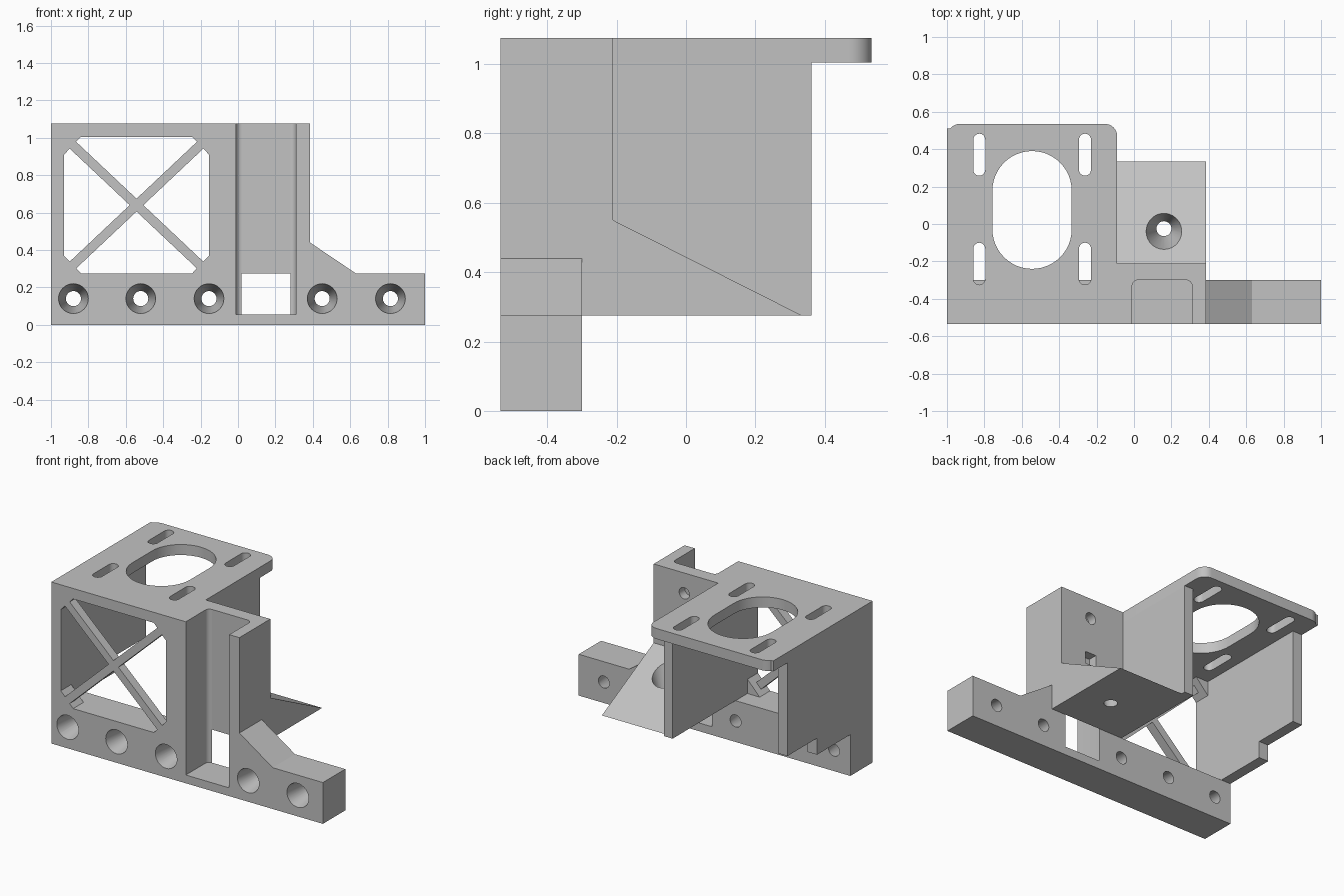
import bpy, bmesh, math
from mathutils import Matrix, Vector

if "Cube" in bpy.data.objects:
    bpy.data.objects.remove(bpy.data.objects["Cube"])

grey = bpy.data.materials.new("plain grey")
grey.use_nodes = True
COLOUR = (0.54, 0.54, 0.54, 1)
grey.diffuse_color = COLOUR
grey.node_tree.nodes["Principled BSDF"].inputs["Base Color"].default_value = COLOUR

FRONT, BAR_BACK, WALL_BACK = -0.535, -0.30, 0.362
BAR_TOP, PLATE_LOW, TOP = 0.275, 1.005, 1.075
PLACE = {"x": lambda a, b, h: (h, a, b),
         "y": lambda a, b, h: (a, h, b),
         "z": lambda a, b, h: (a, b, h)}


def finish(name, bm):
    bmesh.ops.recalc_face_normals(bm, faces=bm.faces[:])
    mesh = bpy.data.meshes.new(name)
    bm.to_mesh(mesh)
    bm.free()
    mesh.materials.append(grey)
    obj = bpy.data.objects.new(name, mesh)
    bpy.context.collection.objects.link(obj)
    return obj


def prism(name, points, axis, low, high):
    """Extrude a 2D outline along an axis."""
    bm = bmesh.new()
    ends = [[bm.verts.new(PLACE[axis](a, b, h)) for a, b in points] for h in (low, high)]
    bm.faces.new(ends[0])
    bm.faces.new(ends[1])
    n = len(points)
    for i in range(n):
        j = (i + 1) % n
        bm.faces.new((ends[0][i], ends[0][j], ends[1][j], ends[1][i]))
    return finish(name, bm)


def rect(a0, a1, b0, b1):
    return [(a0, b0), (a1, b0), (a1, b1), (a0, b1)]


def arc(cx, cy, r, start, end, steps=8):
    angles = [math.radians(start + (end - start) * i / steps) for i in range(steps + 1)]
    return [(cx + r * math.cos(t), cy + r * math.sin(t)) for t in angles]


def slot(cx, y0, y1, r, steps):
    return arc(cx, y1 - r, r, 0, 180, steps) + arc(cx, y0 + r, r, 180, 360, steps)


def cone(start, end, r0, r1):
    """Tapered hole cutter between two points."""
    start, end = Vector(start), Vector(end)
    way = end - start
    bm = bmesh.new()
    turn = way.to_track_quat("Z", "Y").to_matrix().to_4x4()
    bmesh.ops.create_cone(bm, cap_ends=True, segments=32, radius1=r0, radius2=r1,
                          depth=way.length,
                          matrix=Matrix.Translation((start + end) / 2) @ turn)
    return finish("hole_cutter", bm)


def cut(obj, cutters):
    bpy.context.view_layer.objects.active = obj
    for cutter in cutters:
        cutter.hide_render = True
        mod = obj.modifiers.new("cut", "BOOLEAN")
        mod.operation = "DIFFERENCE"
        mod.solver = "EXACT"
        mod.object = cutter
        bpy.ops.object.modifier_apply(modifier=mod.name)
        bpy.data.objects.remove(cutter)


parts = []

# Base bar with the channel column rising from it
bar = prism("base_bar_and_column",
            [(-1, 0), (1, 0), (1, BAR_TOP), (0.63, BAR_TOP), (0.385, 0.44),
             (0.385, TOP), (-0.09, TOP), (-0.09, BAR_TOP), (-1, BAR_TOP)],
            "y", FRONT, BAR_BACK)
channel = ([(-0.01, -0.7), (0.31, -0.7)] + arc(0.28, -0.33, 0.03, 0, 90, 6)
           + [(0.28, -0.2), (0.02, -0.2)] + arc(0.02, -0.33, 0.03, 90, 180, 6))
tapers = [cone((x, FRONT - 0.02, 0.14), (x, BAR_BACK + 0.02, 0.14), 0.083, 0.037)
          for x in (-0.88, -0.52, -0.155, 0.45, 0.815)]
cut(bar, [prism("channel_cutter", channel, "z", 0.055, 1.3)] + tapers)
parts.append(bar)

# Rear of the column with its sloping foot
foot = prism("column_back_and_wedge",
             [(BAR_BACK, BAR_TOP), (0.335, BAR_TOP), (-0.21, 0.55), (-0.21, TOP), (BAR_BACK, TOP)],
             "x", -0.09, 0.385)
cut(foot, [cone((0.16, -0.025, 0.255), (0.16, -0.025, 0.60), 0.034, 0.137),
           cone((0.16, -0.27, 0.94), (0.16, -0.1, 0.94), 0.038, 0.038),
           prism("recess_cutter", rect(0.12, 0.20, 0.62, 0.70), "y", -0.27, -0.1)])
parts.append(foot)

# Side walls; the outer one has a stepped lower edge
parts.append(prism("outer_wall",
                   [(FRONT, BAR_TOP), (0.05, BAR_TOP), (0.05, 0.385), (WALL_BACK, 0.385),
                    (WALL_BACK, PLATE_LOW), (FRONT, PLATE_LOW)], "x", -1, -0.93))
parts.append(prism("inner_wall", rect(FRONT, WALL_BACK, BAR_TOP, PLATE_LOW), "x", -0.155, -0.09))

# Top plate with oval opening and four slots
plate = prism("top_plate",
              [(-1, FRONT), (-0.09, FRONT)] + arc(-0.155, 0.47, 0.065, 0, 90)
              + arc(-0.93, 0.465, 0.07, 90, 140) + [(-1, 0.51)],
              "z", PLATE_LOW, TOP)
openings = [prism("oval_cutter", slot(-0.545, -0.24, 0.39, 0.212, 24), "z", 0.9, 1.2)]
for x in (-0.827, -0.262):
    for y0, y1 in ((-0.325, -0.10), (0.258, 0.483)):
        openings.append(prism("slot_cutter", slot(x, y0, y1, 0.032, 10), "z", 0.9, 1.2))
cut(plate, openings)
parts.append(plate)

# Crossed braces and corner gussets in the front opening
left, right = -0.93, -0.155
mid = Vector(((left + right) / 2, (BAR_TOP + PLATE_LOW) / 2))
half = Vector(((right - left) / 2, (PLATE_LOW - BAR_TOP) / 2))
for side, word in ((1, "rising"), (-1, "falling")):
    reach = Vector((half.x, half.y * side))
    across = Vector((-reach.y, reach.x)).normalized() * 0.025
    ends = [mid - reach - across, mid + reach - across, mid + reach + across, mid - reach + across]
    parts.append(prism(word + "_brace", [tuple(p) for p in ends], "y", FRONT, FRONT + 0.06))
for sx, across_word in ((-1, "outer"), (1, "inner")):
    for sz, up_word in ((-1, "lower"), (1, "upper")):
        cx, cz = mid.x + sx * half.x, mid.y + sz * half.y
        parts.append(prism(up_word + "_" + across_word + "_gusset",
                           [(cx, cz), (cx - sx * 0.09, cz), (cx, cz - sz * 0.095)],
                           "y", FRONT, FRONT + 0.11))

# Smooth the round holes and corners, keeping edges sharp
bpy.ops.object.select_all(action="DESELECT")
for part in parts:
    part.select_set(True)
bpy.context.view_layer.objects.active = parts[0]
bpy.ops.object.shade_smooth_by_angle(angle=math.radians(30))
